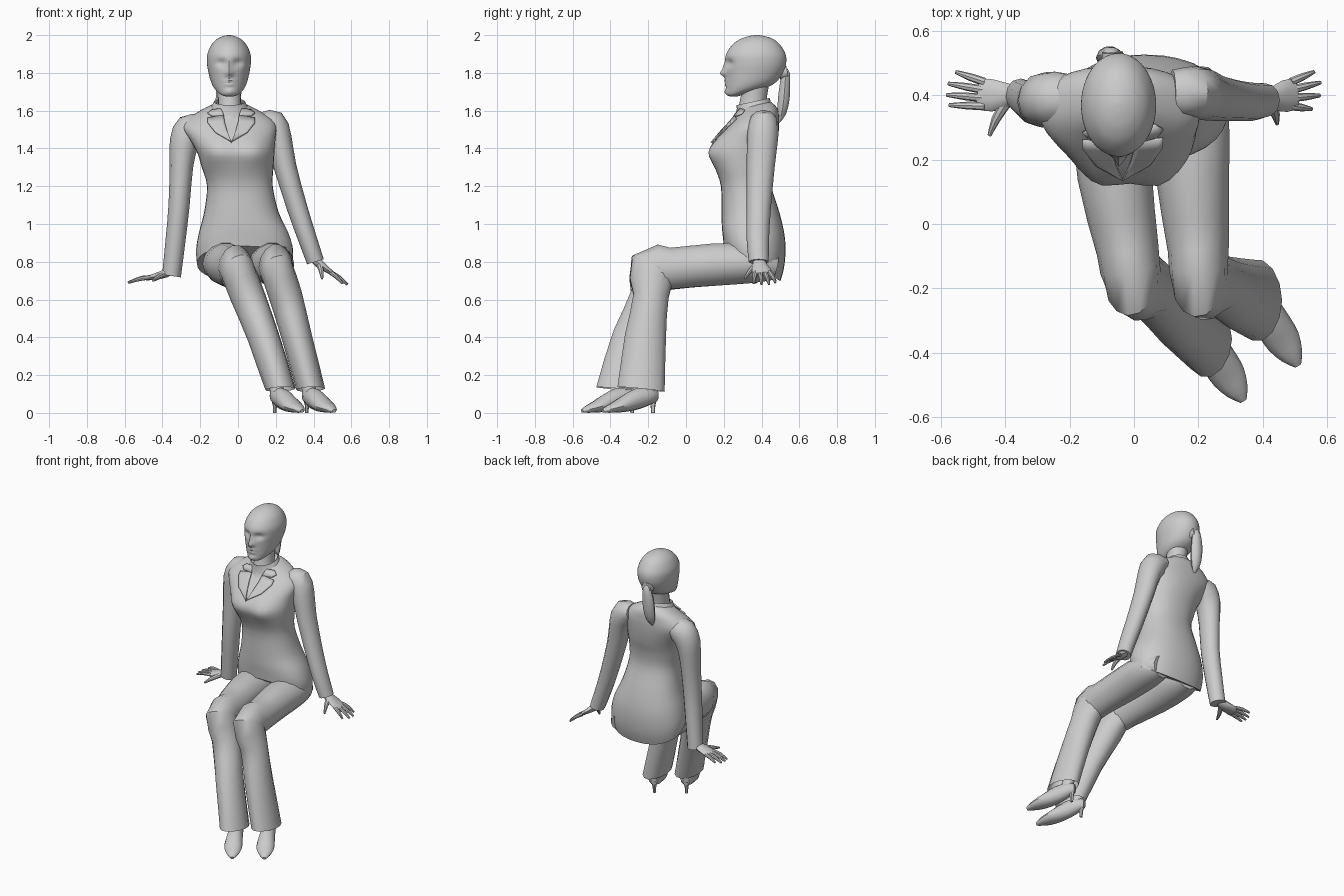
import bpy, bmesh, math
from mathutils import Vector
from mathutils.bvhtree import BVHTree

grey = bpy.data.materials.new("plain_grey")
grey.diffuse_color = (0.6, 0.6, 0.6, 1)


def finish(name, bm, angle=40):
    bmesh.ops.recalc_face_normals(bm, faces=bm.faces)
    me = bpy.data.meshes.new(name)
    bm.to_mesh(me)
    bm.free()
    me.materials.append(grey)
    ob = bpy.data.objects.new(name, me)
    bpy.context.collection.objects.link(ob)
    bpy.context.view_layer.objects.active = ob
    bpy.ops.object.select_all(action='DESELECT')
    ob.select_set(True)
    bpy.ops.object.shade_smooth_by_angle(angle=math.radians(angle))
    return ob


def smooth_rows(rows, sub):
    # Catmull-Rom interpolation of whole rows
    out = []
    for i in range(len(rows) - 1):
        p0, p1, p2, p3 = (rows[max(0, min(len(rows) - 1, i + k))] for k in (-1, 0, 1, 2))
        for s in range(sub):
            t = s / sub
            out.append([0.5 * (2 * b + (c - a) * t + (2 * a - 5 * b + 4 * c - d) * t * t
                               + (3 * b - a - 3 * c + d) * t ** 3)
                        for a, b, c, d in zip(p0, p1, p2, p3)])
    return out + [list(rows[-1])]


def unit_ring(n, p):
    for k in range(n):
        c, s = math.cos(2 * math.pi * k / n), math.sin(2 * math.pi * k / n)
        yield (math.copysign(abs(c) ** (2 / p), c), math.copysign(abs(s) ** (2 / p), s))


def skin(name, rings, caps=(True, True), angle=40):
    bm = bmesh.new()
    vs = [[bm.verts.new(v) for v in r] for r in rings]
    n = len(vs[0])
    for a, b in zip(vs, vs[1:]):
        for k in range(n):
            bm.faces.new((a[k], a[(k + 1) % n], b[(k + 1) % n], b[k]))
    for use, r in zip(caps, (vs[0], vs[-1])):
        if use:
            bm.faces.new(r)
    return finish(name, bm, angle)


def stack(name, rows, n=24, sub=3, p=2, shape=None, caps=(True, True)):
    # level rings: z, centre x, half width, front y, back y, slope
    rings = []
    for z, cx, w, f, b, slope in smooth_rows(rows, sub):
        ring = []
        for c, s in unit_ring(n, p):
            v = Vector((cx + w * c, (f + b) / 2 + (b - f) / 2 * s, z + slope * (b - f) / 2 * s))
            if shape and s < 0.2:
                v.y += shape(v)
            ring.append(v)
        rings.append(ring)
    return skin(name, rings, caps)


def tube(name, rows, ref=(1, 0, 0), n=12, sub=2, p=2, caps=(True, True), end=None):
    # rings across a path: x, y, z, half size along ref, half size across it
    rows = smooth_rows(rows, sub)
    pts = [Vector(r[:3]) for r in rows]
    rings = []
    for i, r in enumerate(rows):
        t = (pts[min(i + 1, len(pts) - 1)] - pts[max(i - 1, 0)]).normalized()
        if end and i == len(rows) - 1:
            t = Vector(end)
        u = Vector(ref)
        u = (u - t * u.dot(t)).normalized()
        w = t.cross(u)
        rings.append([pts[i] + u * (r[3] * c) + w * (r[4] * s) for c, s in unit_ring(n, p)])
    return skin(name, rings, caps)


def bump(x, z, x0, z0, sx, sz):
    return math.exp(-((x - x0) / sx) ** 2 - ((z - z0) / sz) ** 2)


# head with sockets, nose, lips and chin
def face(v):
    x, z = v.x + 0.045, v.z
    d = 0.02 * (bump(x, z, 0.042, 1.852, 0.026, 0.02) + bump(x, z, -0.042, 1.852, 0.026, 0.02))
    d -= 0.028 * bump(x, z, 0, 1.797, 0.016, 0.018) + 0.014 * bump(x, z, 0, 1.83, 0.011, 0.03)
    d -= 0.009 * bump(x, z, 0, 1.758, 0.028, 0.007) + 0.008 * bump(x, z, 0, 1.738, 0.025, 0.008)
    return d - 0.01 * bump(x, z, 0, 1.70, 0.025, 0.014)


stack("head", [
    (1.675, -.045, .02, .235, .27, 0), (1.688, -.045, .05, .217, .33, .1),
    (1.715, -.046, .077, .213, .41, 0), (1.75, -.047, .095, .212, .475, 0),
    (1.80, -.048, .108, .21, .513, 0), (1.85, -.048, .116, .208, .53, 0),
    (1.90, -.048, .114, .213, .527, 0), (1.95, -.048, .092, .247, .497, 0),
    (1.98, -.048, .062, .29, .46, 0), (1.995, -.048, .03, .335, .415, 0),
    (2.0, -.048, .006, .37, .382, 0)], n=48, sub=5, shape=face)
stack("neck", [(1.48, -.04, .10, .21, .42, 0), (1.56, -.04, .075, .255, .43, 0),
               (1.64, -.045, .062, .283, .425, 0), (1.74, -.045, .065, .30, .44, 0)], n=16)

# ponytail and its tie
stack("ponytail", [(1.535, -.085, .006, .485, .495, 0), (1.58, -.082, .03, .482, .53, 0),
                   (1.66, -.078, .04, .485, .55, 0), (1.74, -.075, .038, .495, .553, 0),
                   (1.80, -.07, .026, .505, .55, 0), (1.825, -.07, .012, .51, .535, 0)], n=10, sub=2)
tube("hair_tie", [(-.065, .495, 1.80, .036, .036), (-.067, .535, 1.805, .033, .033)], n=10, sub=1)


# jacket body
def bust(v):
    return (-.028 * (bump(v.x, v.z, .085, 1.38, .075, .075) + bump(v.x, v.z, -.115, 1.38, .075, .075)))


jacket = stack("jacket_body", [
    (.79, .035, .252, .20, .50, -.62), (.86, .035, .257, .195, .522, -.45),
    (.95, .03, .238, .19, .525, -.2), (1.06, .018, .198, .188, .495, 0),
    (1.20, .01, .174, .185, .452, 0), (1.30, -.002, .19, .155, .455, 0),
    (1.38, -.012, .205, .135, .475, 0), (1.45, -.03, .228, .165, .487, 0),
    (1.51, -.045, .25, .215, .492, 0), (1.555, -.045, .225, .255, .492, 0),
    (1.60, -.045, .155, .28, .485, .1), (1.63, -.045, .09, .29, .45, .2)],
    n=32, sub=3, p=2.25, shape=bust, caps=(True, True))

# standing collar, open at the top
tube("collar", [(-.045, .365, 1.585, .125, .105), (-.045, .36, 1.625, .095, .092),
                (-.045, .355, 1.648, .082, .09)], n=20, sub=1, caps=(False, False))

# lapels and shirt opening wrapped onto the chest
tree = BVHTree.FromPolygons([v.co for v in jacket.data.vertices],
                            [tuple(f.vertices) for f in jacket.data.polygons])


def plate(name, outer, inner, lift, steps=6):
    bm = bmesh.new()
    grid = []
    for o, i in zip(smooth_rows(outer, 1), smooth_rows(inner, 1)):
        row = []
        for k in range(steps + 1):
            x, z = (a + (b - a) * k / steps for a, b in zip(o, i))
            hit = tree.ray_cast(Vector((x, -1, z)), Vector((0, 1, 0)))[0]
            row.append(bm.verts.new((x, (hit.y if hit else .3) - lift, z)))
        grid.append(row)
    for a, b in zip(grid, grid[1:]):
        for k in range(steps):
            bm.faces.new((a[k], a[k + 1], b[k + 1], b[k]))
    ob = finish(name, bm)
    m = ob.modifiers.new("thickness", 'SOLIDIFY')
    m.thickness = .009
    m.offset = 0


for side, name in ((-1, "left"), (1, "right")):
    c = -.035
    plate(name + "_lapel", [(c + side * x, z) for x, z in ((.125, 1.56), (.125, 1.535), (.085, 1.485), (.0, 1.435))],
          [(c + side * x, z) for x, z in ((.04, 1.575), (.036, 1.54), (.022, 1.49), (.0, 1.43))], .012)
    plate(name + "_collar_flap", [(c + side * x, z) for x, z in ((.10, 1.605), (.125, 1.585), (.105, 1.572))],
          [(c + side * x, z) for x, z in ((.055, 1.61), (.045, 1.59), (.04, 1.572))], .014)

# sleeves
tube("left_sleeve", [
    (-.19, .40, 1.53, .05, .07), (-.245, .39, 1.50, .09, .085), (-.285, .385, 1.43, .078, .085),
    (-.30, .38, 1.30, .062, .075), (-.312, .375, 1.10, .056, .066),
    (-.33, .385, .92, .053, .06), (-.352, .40, .725, .05, .052)], end=(-.15, 0, -1))
tube("right_sleeve", [
    (.12, .41, 1.545, .05, .07), (.175, .41, 1.525, .085, .08), (.215, .405, 1.45, .07, .082),
    (.25, .395, 1.30, .06, .074), (.315, .385, 1.08, .054, .064),
    (.365, .38, .93, .05, .06), (.41, .385, .80, .046, .053)], end=(.3, 0, -.95))


# hands
def hand(name, palm, roots, tips, thumb):
    tube(name + "_palm", palm, ref=(0, 1, 0), n=10)
    for i, (a, b) in enumerate(zip(roots, tips)):
        mid = [(p + q) / 2 for p, q in zip(a, b)]
        mid[2] += .006
        tube(f"{name}_finger_{i + 1}", [(*a, .013, .012), (*mid, .012, .011), (*b, .006, .006)],
             ref=(0, 1, 0), n=8)
    tube(name + "_thumb", [(*thumb[0], .018, .016), (*thumb[1], .014, .013), (*thumb[2], .006, .006)], n=8)


hand("left_hand", [(-.335, .40, .77, .03, .025), (-.385, .40, .738, .036, .024),
                   (-.44, .40, .722, .05, .017), (-.485, .405, .712, .048, .012)],
     [(-.465, y, .717) for y in (.367, .392, .417, .442)],
     [(-.575, .37, .69), (-.583, .402, .69), (-.578, .437, .692), (-.555, .473, .70)],
     [(-.40, .375, .73), (-.43, .325, .715), (-.45, .275, .70)])
hand("right_hand", [(.395, .388, .825, .03, .025), (.43, .39, .79, .036, .024),
                    (.47, .398, .76, .05, .017), (.505, .405, .735, .047, .012)],
     [(.488, y, .745) for y in (.367, .392, .417, .442)],
     [(.553, .358, .685), (.578, .40, .68), (.58, .44, .68), (.56, .473, .69)],
     [(.43, .375, .785), (.44, .34, .755), (.445, .312, .71)])

# trouser legs with flared open cuffs
tube("left_trouser_leg", [
    (-.06, .47, .77, .08, .07), (-.07, .36, .79, .118, .105), (-.06, .15, .785, .116, .115),
    (-.02, -.08, .762, .097, .112), (-.002, -.175, .753, .093, .135), (.05, -.2, .62, .092, .096),
    (.135, -.285, .40, .084, .108), (.225, -.358, .125, .08, .12)], n=14, p=1.9, caps=(True, False), end=(.05, -.1, -1))
tube("right_trouser_leg", [
    (.16, .47, .77, .08, .07), (.175, .36, .79, .118, .105), (.182, .15, .785, .114, .115),
    (.2, -.08, .765, .095, .112), (.205, -.175, .758, .09, .135), (.252, -.185, .62, .088, .096),
    (.312, -.215, .40, .08, .112), (.385, -.238, .125, .076, .128)], n=14, p=1.9, caps=(True, False), end=(.05, -.1, -1))

# pointed shoes with thin heels
for name, dx, dy in (("left", 0, 0), ("right", .17, .11)):
    def at(rows):
        return [(x + dx, y + dy, *rest) for x, y, *rest in rows]
    tube(name + "_shoe", at([
        (.185, -.265, .09, .02, .03), (.205, -.30, .09, .04, .045), (.235, -.365, .075, .048, .055),
        (.268, -.43, .05, .056, .045), (.295, -.475, .033, .054, .032),
        (.322, -.52, .02, .036, .02), (.34, -.55, .01, .012, .009)]), ref=(.9, .43, 0))
    tube(name + "_ankle", at([(.21, -.32, .09, .04, .045), (.20, -.31, .16, .036, .04),
                              (.18, -.30, .30, .045, .05)]), n=10)
    tube(name + "_heel", at([(.195, -.285, .085, .024, .026), (.195, -.285, .04, .011, .013),
                             (.195, -.285, .0, .009, .010)]), n=8)
